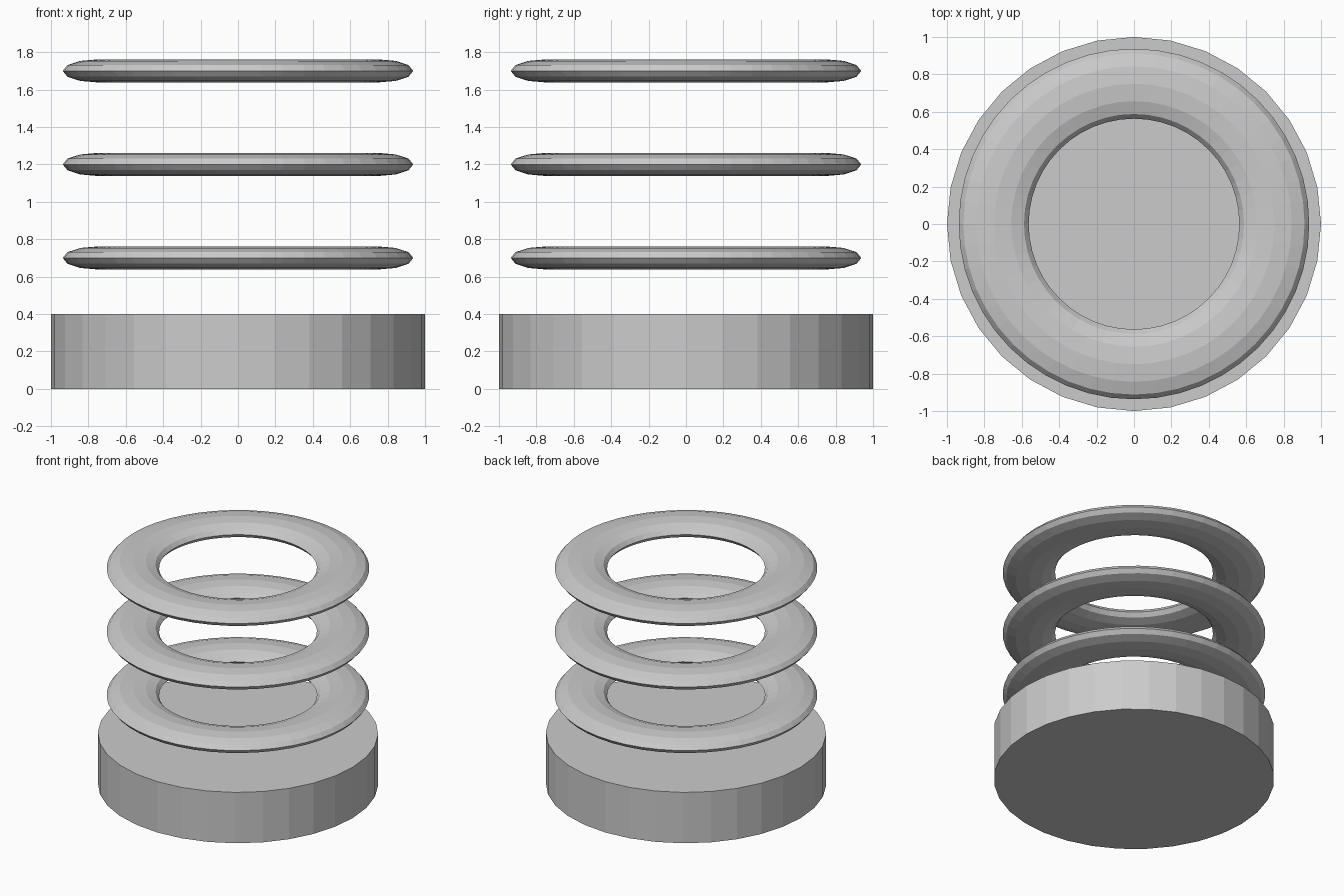
import bpy

# Remove the default cube
cube = bpy.data.objects.get("Cube")
if cube:
    bpy.data.objects.remove(cube, do_unlink=True)

# Single grey material
GREY = (0.6, 0.6, 0.6, 1.0)
grey = bpy.data.materials.new("plain_grey")
grey.use_nodes = True
grey.diffuse_color = GREY
grey.node_tree.nodes["Principled BSDF"].inputs["Base Color"].default_value = GREY


def finish(name):
    """Name the active object, colour it and apply its scale."""
    obj = bpy.context.object
    obj.name = obj.data.name = name
    obj.data.materials.append(grey)
    bpy.ops.object.transform_apply(location=False, rotation=False, scale=True)
    bpy.ops.object.shade_flat()
    return obj


# Solid round base
bpy.ops.mesh.primitive_cylinder_add(vertices=32, radius=1, depth=0.4, location=(0, 0, 0.2))
finish("base")

# Three flattened rings floating above the base
for name, height in (("lower_ring", 0.7), ("middle_ring", 1.2), ("upper_ring", 1.7)):
    bpy.ops.mesh.primitive_torus_add(
        major_segments=48, minor_segments=12,
        major_radius=0.75, minor_radius=0.187, location=(0, 0, height))
    bpy.context.object.scale.z = 0.33
    finish(name)
